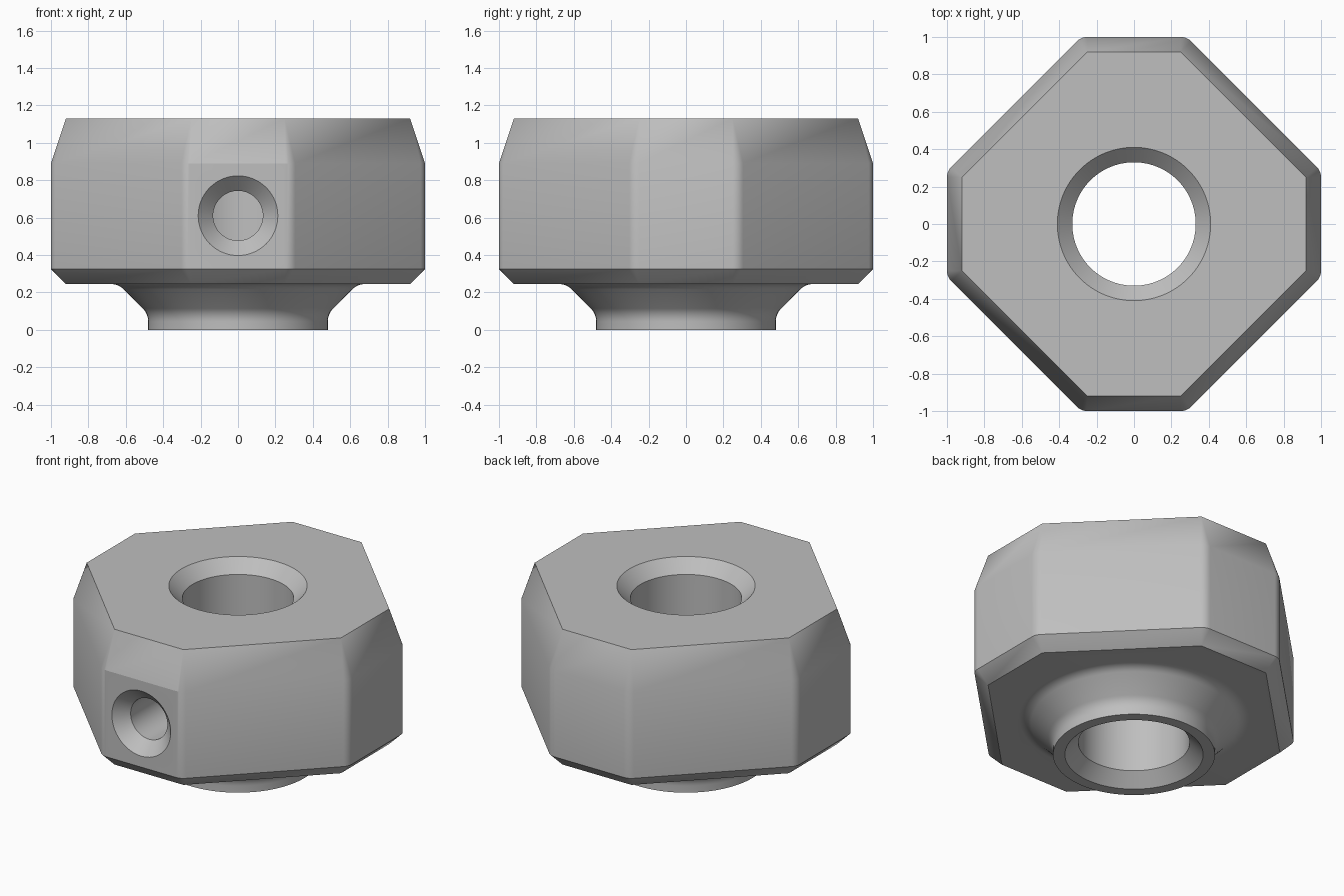
import bpy
import bmesh
from math import sin, cos, tan, pi, sqrt
from mathutils import Matrix

cube = bpy.data.objects.get("Cube")
if cube:
    bpy.data.objects.remove(cube, do_unlink=True)

steel = bpy.data.materials.new("Plain grey")
steel.use_nodes = True
GREY = (0.52, 0.52, 0.52, 1)
steel.diffuse_color = GREY
steel.node_tree.nodes["Principled BSDF"].inputs["Base Color"].default_value = GREY

ROUND = 0.08          # corner radius and chamfer width
SIDE, DIAGONAL = 1.0, 0.907   # centre-to-face distances
ARC = 6


def loft(name, rings, matrix=Matrix()):
    """Solid skinned through equal-length rings, capped at both ends."""
    bm = bmesh.new()
    loops = [[bm.verts.new(p) for p in ring] for ring in rings]
    for low, high in zip(loops, loops[1:]):
        for i in range(len(low)):
            j = (i + 1) % len(low)
            bm.faces.new((low[i], low[j], high[j], high[i]))
    bm.faces.new(loops[0][::-1])
    bm.faces.new(loops[-1])
    bmesh.ops.remove_doubles(bm, verts=bm.verts, dist=0.0001)
    bm.transform(matrix)
    bmesh.ops.recalc_face_normals(bm, faces=bm.faces)
    mesh = bpy.data.meshes.new(name)
    bm.to_mesh(mesh)
    bm.free()
    mesh.materials.append(steel)
    obj = bpy.data.objects.new(name, mesh)
    bpy.context.collection.objects.link(obj)
    return obj


def lathe(name, profile, steps=96, matrix=Matrix()):
    """Solid of revolution from (radius, height) points."""
    turns = [2 * pi * i / steps for i in range(steps)]
    return loft(name, [[(r * cos(t), r * sin(t), z) for t in turns]
                       for r, z in profile], matrix)


def octagon(z, radius):
    """Inset octagon grown outwards by radius, giving rounded corners."""
    points = []
    for k in range(8):
        a, b = (SIDE, DIAGONAL) if k % 2 == 0 else (DIAGONAL, SIDE)
        a, b = a - ROUND, b - ROUND
        along = (b - a * cos(pi / 4)) / sin(pi / 4)
        t = k * pi / 4
        x, y = a * cos(t) - along * sin(t), a * sin(t) + along * cos(t)
        for i in range(ARC + 1):
            u = t + i / ARC * pi / 4
            points.append((x + radius * cos(u), y + radius * sin(u), z))
    return points


def arc(cx, cz, radius, start, end, steps=6):
    angles = [start + (end - start) * i / steps for i in range(steps + 1)]
    return [(cx + radius * cos(a), cz + radius * sin(a)) for a in angles]


def combine(obj, tool, operation):
    mod = obj.modifiers.new(operation, 'BOOLEAN')
    mod.operation = operation
    mod.solver = 'EXACT'
    mod.object = tool
    bpy.context.view_layer.objects.active = obj
    bpy.ops.object.modifier_apply(modifier=mod.name)
    bpy.data.objects.remove(tool, do_unlink=True)


# Chamfered eight-sided body
BASE, TOP = 0.245, 1.13
body = loft("octagonal_body", [octagon(BASE, 0), octagon(BASE + ROUND, ROUND),
                               octagon(0.89, ROUND), octagon(TOP, 0)])

# Round neck with a filleted 45 degree flare
F = 0.1
reach = F * tan(pi / 8)
knee, flare = 0.085, 0.48 + BASE - 0.085
neck_profile = [(0.48, 0)]
neck_profile += arc(0.48 + F, knee - reach, F, pi, pi * 3 / 4)
neck_profile += arc(flare + reach, BASE - F, F, pi * 3 / 4, pi / 2)
neck_profile += [(flare + reach, BASE + 0.02), (0.5, BASE + 0.05)]
combine(body, lathe("neck", neck_profile), 'UNION')

# Through bore, chamfered at both ends
R, LIP, OVER = 0.33, 0.08, 0.05
combine(body, lathe("bore_cutter", [
    (R + LIP + OVER, -OVER), (R, LIP), (R, TOP - LIP),
    (R + LIP + OVER, TOP + OVER)]), 'DIFFERENCE')

# Countersunk set-screw hole from the front face into the bore
facing_front = Matrix.Translation((0, 0, 0.61)) @ Matrix.Rotation(pi / 2, 4, 'X')
combine(body, lathe("screw_hole_cutter", [
    (0.133, 0.1), (0.133, SIDE - LIP), (0.213 + OVER, SIDE + OVER)],
    64, facing_front), 'DIFFERENCE')

# Smooth shading with crisp chamfers
bpy.ops.object.select_all(action='DESELECT')
body.select_set(True)
bpy.context.view_layer.objects.active = body
bpy.ops.object.shade_smooth_by_angle(angle=pi / 6)

# Crisp upper edge on the drilled front face
verts = body.data.vertices
for edge in body.data.edges:
    ends = [verts[i].co for i in edge.vertices]
    if all(abs(p.z - 0.89) < 0.005 and p.y < -0.995 for p in ends):
        edge.use_edge_sharp = True
